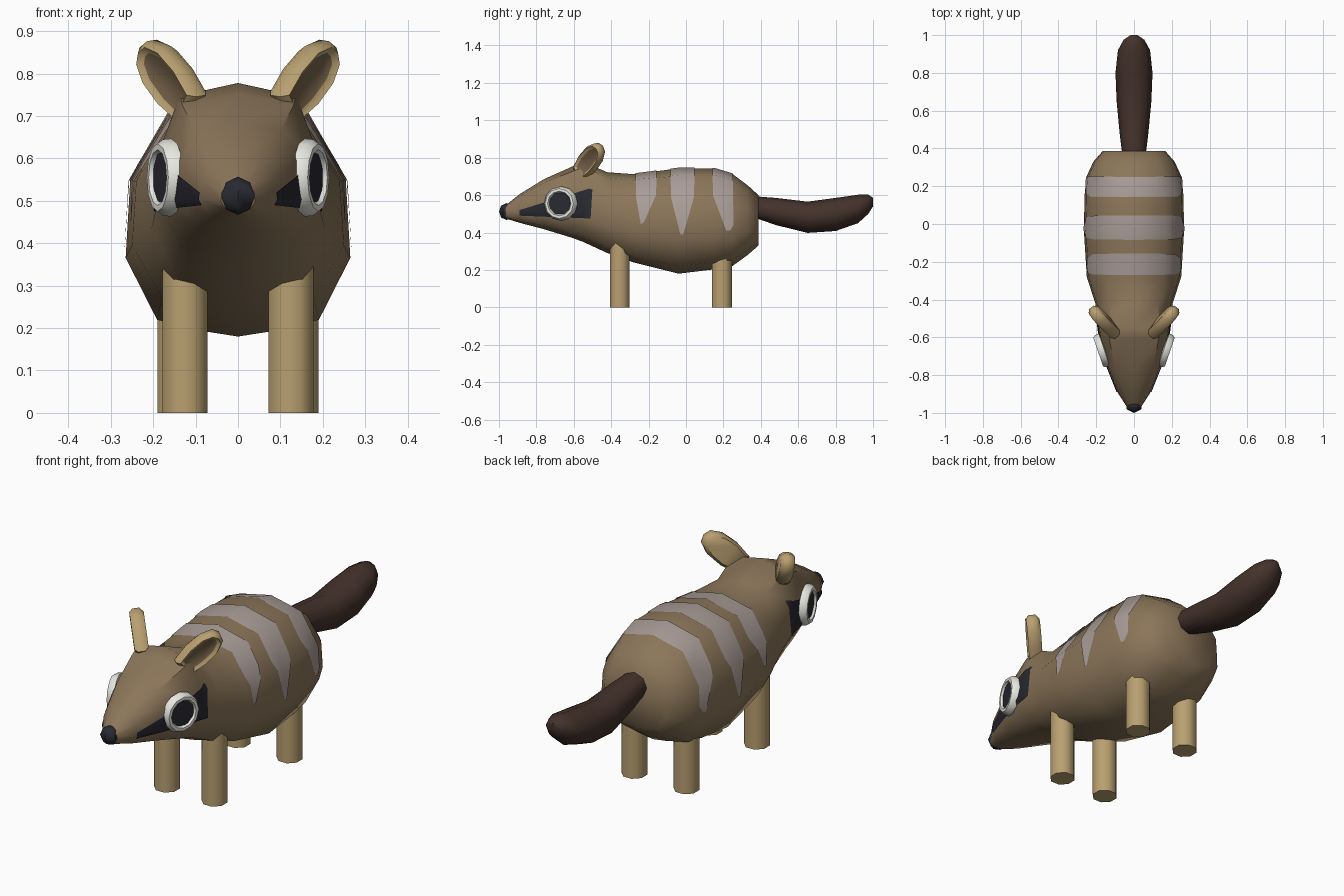
import bpy, bmesh, math
from mathutils import Vector, Matrix

if "Cube" in bpy.data.objects:
    bpy.data.objects.remove(bpy.data.objects["Cube"])


def material(name, r, g, b):
    m = bpy.data.materials.new(name)
    m.diffuse_color = (*[(c / 255) ** 2.2 for c in (r, g, b)], 1)
    m.use_nodes = True
    m.node_tree.nodes["Principled BSDF"].inputs["Base Color"].default_value = m.diffuse_color
    return m


FUR = material("brown fur", 138, 117, 90)
TAN = material("tan", 183, 158, 112)
STRIPE = material("pale stripe", 168, 155, 150)
TAIL = material("dark brown", 70, 53, 47)
DARK = material("near black", 45, 45, 53)
WHITE = material("off white", 232, 232, 225)
INNER = material("ear brown", 118, 98, 75)


def finish(bm, name, *mats, angle=50, fix=True):
    if fix:
        bmesh.ops.recalc_face_normals(bm, faces=bm.faces[:])
    me = bpy.data.meshes.new(name)
    bm.to_mesh(me)
    bm.free()
    ob = bpy.data.objects.new(name, me)
    bpy.context.collection.objects.link(ob)
    for m in mats:
        me.materials.append(m)
    bpy.ops.object.select_all(action='DESELECT')
    ob.select_set(True)
    bpy.context.view_layer.objects.active = ob
    bpy.ops.object.shade_smooth_by_angle(angle=math.radians(angle))
    return ob


def loft(rings):
    """Closed skin through rings of equal length."""
    bm = bmesh.new()
    rows = [[bm.verts.new(p) for p in ring] for ring in rings]
    n = len(rows[0])
    for a, b in zip(rows, rows[1:]):
        for i in range(n):
            j = (i + 1) % n
            bm.faces.new((a[i], a[j], b[j], b[i]))
    bm.faces.new(rows[0])
    bm.faces.new(rows[-1][::-1])
    bmesh.ops.recalc_face_normals(bm, faces=bm.faces[:])
    return bm


# Body and head: y, bottom, top, half width
STATIONS = [(-.965, .475, .545, .04), (-.89, .452, .605, .088), (-.76, .418, .685, .14),
            (-.61, .372, .752, .182), (-.55, .35, .778, .19), (-.42, .29, .722, .205),
            (-.28, .24, .712, .25), (-.04, .18, .743, .265), (.15, .203, .742, .262),
            (.25, .222, .712, .252), (.33, .28, .652, .215), (.387, .33, .6, .165)]


def body_mesh():
    rings = []
    for y, lo, hi, w in STATIONS:
        k = .72 if -.8 < y < -.5 else .62
        half = [(k, .93), (.96, .65), (1, .33), (.72, .07), (.27, .02)]
        prof = [(0, 1)] + half + [(0, 0)] + [(-u, t) for u, t in half[::-1]]
        rings.append([(u * w, y, lo + t * (hi - lo)) for u, t in prof])
    return loft(rings)


finish(body_mesh(), "body", FUR)


# Markings: thin skins over the body, trimmed to a convex side outline
def marking(name, outline, mat):
    bm = body_mesh()
    bm.normal_update()
    for v, n in [(v, v.normal.copy()) for v in bm.verts]:
        v.co += n * .004
    cy = sum(p[0] for p in outline) / len(outline)
    cz = sum(p[1] for p in outline) / len(outline)
    for (y0, z0), (y1, z1) in zip(outline, outline[1:] + outline[:1]):
        no = Vector((0, z1 - z0, y0 - y1))
        if no.dot(Vector((0, cy - y0, cz - z0))) > 0:
            no.negate()
        bmesh.ops.bisect_plane(bm, geom=bm.verts[:] + bm.edges[:] + bm.faces[:],
                               plane_co=(0, y0, z0), plane_no=no, clear_outer=True)
    finish(bm, name, mat, fix=False)


marking("front_stripe", [(-.275, 1), (-.267, .59), (-.242, .445), (-.225, .455),
                         (-.16, .6), (-.15, 1)], STRIPE)
marking("middle_stripe", [(-.09, 1), (-.08, .59), (-.03, .39), (-.015, .39),
                          (.043, .59), (.05, 1)], STRIPE)
marking("rear_stripe", [(.138, 1), (.144, .6), (.215, .41), (.235, .41),
                        (.276, .475), (.25, .7), (.245, 1)], STRIPE)
marking("eye_mask", [(-.89, .49), (-.89, .52), (-.5, .64), (-.51, .475)], DARK)

# Tail: y, bottom, top, half width
TAIL_STATIONS = [(.35, .485, .595, .06), (.48, .44, .585, .076), (.65, .398, .565, .092),
                 (.8, .408, .585, .098), (.92, .45, .602, .085), (.975, .5, .602, .055),
                 (1.0, .54, .585, .018)]
finish(loft([[(w * math.sin(a), y, (lo + hi) / 2 + (hi - lo) / 2 * math.cos(a))
              for a in (i * math.tau / 8 for i in range(8))]
             for y, lo, hi, w in TAIL_STATIONS]), "tail", TAIL)

# Nose
bm = bmesh.new()
bmesh.ops.create_uvsphere(bm, u_segments=6, v_segments=4, radius=1)
bmesh.ops.transform(bm, verts=bm.verts[:],
                    matrix=Matrix.Translation((0, -.96, .512)) @ Matrix.Diagonal((.046, .04, .045, 1)))
finish(bm, "nose", DARK)


def place(origin, x, y, z):
    m = Matrix((x, y, z)).transposed().to_4x4()
    m.translation = origin
    return m


for side, s in (("right", 1), ("left", -1)):
    # Legs
    for part, x, y, top in (("front", .125, -.355, .38), ("rear", .137, .192, .34)):
        bm = bmesh.new()
        bmesh.ops.create_cone(bm, cap_ends=True, segments=8, radius1=.057, radius2=.057, depth=top,
                              matrix=Matrix.Translation((s * x, y, top / 2))
                              @ Matrix.Rotation(math.pi / 8, 4, 'Z'))
        finish(bm, f"{part}_leg_{side}", TAN)

    # Eye ring and pupil, facing outward and slightly forward
    n = Vector((s * .95, -.32, 0)).normalized()
    up = Vector((0, 0, 1))
    eye = place(Vector((s * .167, -.67, .555)), up.cross(n), up, n)
    ring = [[(r, h) for r, h in ((.092, -.01), (.09, .01), (.08, .024), (.066, .024),
                                 (.057, .008), (.057, -.02))]][0]
    bm = bmesh.new()
    rows = []
    for i in range(12):
        a = i * math.tau / 12
        rows.append([bm.verts.new(eye @ Vector((r * math.cos(a), r * math.sin(a), h)))
                     for r, h in ring])
    for i in range(12):
        a, b = rows[i], rows[(i + 1) % 12]
        for j in range(6):
            k = (j + 1) % 6
            bm.faces.new((a[j], b[j], b[k], a[k]))
    finish(bm, f"eye_ring_{side}", WHITE)
    bm = bmesh.new()
    bmesh.ops.create_cone(bm, cap_ends=True, segments=8, radius1=.062, radius2=.062, depth=.04,
                          matrix=eye @ Matrix.Translation((0, 0, -.005))
                          @ Matrix.Rotation(math.pi / 8, 4, 'Z'))
    finish(bm, f"pupil_{side}", DARK, angle=30)

    # Ear: rounded slab with a sunken inner face
    length = Vector((s * .525, .525, .668)).normalized()
    width = Vector((s * .357, .577, -.734)).normalized()
    out = length.cross(width) * -s
    ear = place(Vector((s * .162, -.513, .788)), length, width, out)
    outline = [(-.11, -.045), (-.03, -.06), (.05, -.056), (.1, -.032), (.112, 0),
               (.1, .032), (.05, .056), (-.03, .06), (-.11, .045)]
    layers = [(.82, -.032), (1, -.015), (1, .015), (.86, .03)]
    bm = loft([[ear @ Vector((l * k, w * k, h)) for l, w in outline] for k, h in layers])
    bm.normal_update()
    face = max((f for f in bm.faces if len(f.verts) == 9), key=lambda f: f.normal.dot(out))
    bmesh.ops.inset_region(bm, faces=[face], thickness=.014, depth=-.012)
    face.material_index = 1
    finish(bm, f"ear_{side}", TAN, INNER)
